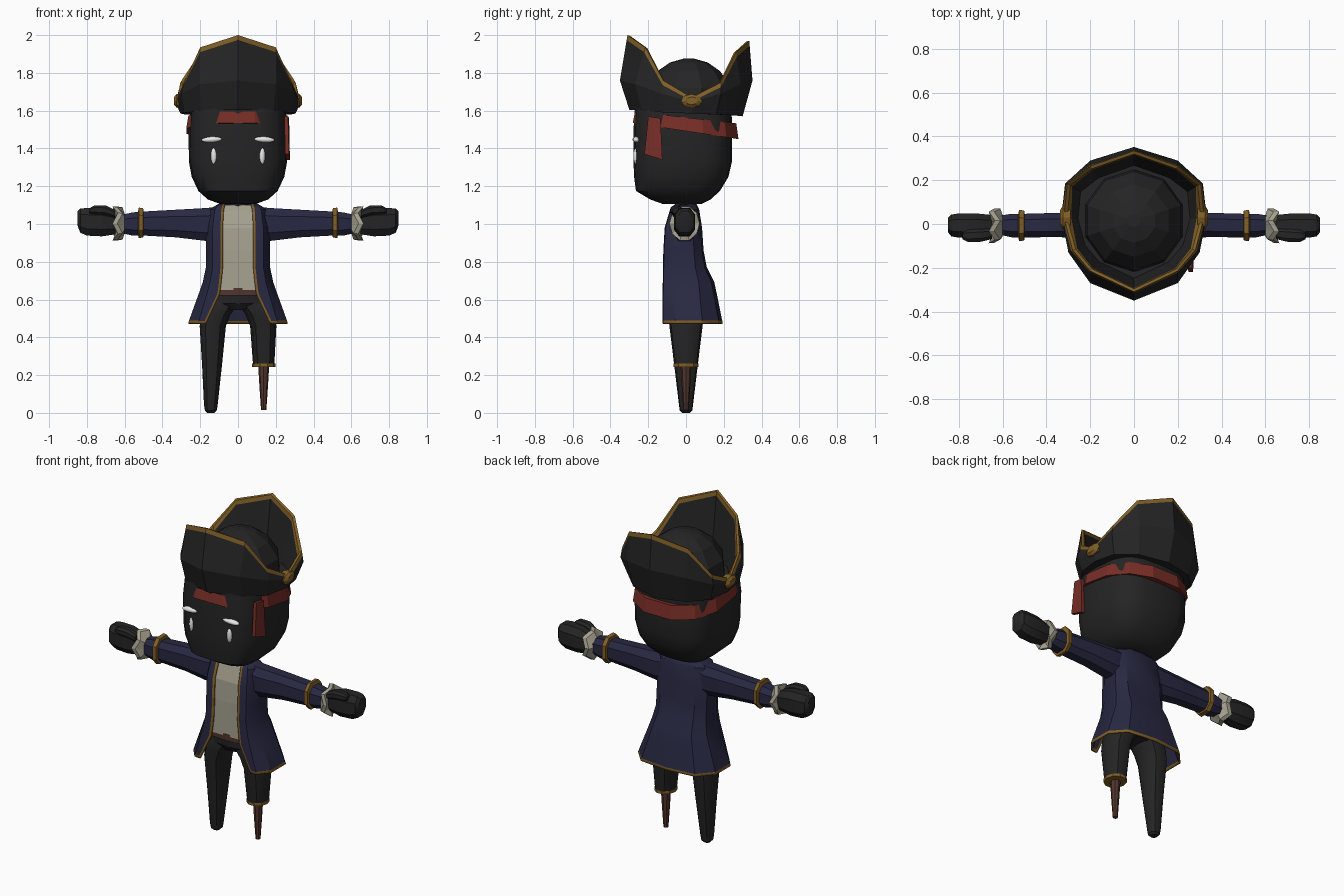
import bpy, bmesh, math
from mathutils import Vector

if "Cube" in bpy.data.objects:
    bpy.data.objects.remove(bpy.data.objects["Cube"])


def make_mat(name, rgb):
    m = bpy.data.materials.new(name)
    m.diffuse_color = (*rgb, 1)
    m.use_nodes = True
    m.node_tree.nodes["Principled BSDF"].inputs["Base Color"].default_value = m.diffuse_color
    return m


BLACK = make_mat("black", (0.018, 0.018, 0.018))
NAVY = make_mat("navy", (0.021, 0.021, 0.055))
RED = make_mat("red", (0.19, 0.027, 0.02))
GOLD = make_mat("gold", (0.22, 0.115, 0.02))
CREAM = make_mat("cream", (0.38, 0.36, 0.28))
WHITE = make_mat("white", (0.85, 0.85, 0.85))
BROWN = make_mat("brown", (0.085, 0.035, 0.026))


def loft(name, rings, mats, closed=True, caps=True, rule=None, smooth=False):
    """Skin equal-length rings of points; rule(ring, column) gives a material slot."""
    bm = bmesh.new()
    vs = [[bm.verts.new(p) for p in r] for r in rings]
    n = len(rings[0])
    for i in range(len(rings) - 1):
        for j in range(n if closed else n - 1):
            k = (j + 1) % n
            f = bm.faces.new((vs[i][j], vs[i][k], vs[i + 1][k], vs[i + 1][j]))
            f.material_index = rule(i, j) if rule else 0
    if caps:
        bm.faces.new(vs[0])
        bm.faces.new(vs[-1])
    bmesh.ops.recalc_face_normals(bm, faces=bm.faces)
    me = bpy.data.meshes.new(name)
    bm.to_mesh(me)
    bm.free()
    for m in mats:
        me.materials.append(m)
    ob = bpy.data.objects.new(name, me)
    bpy.context.collection.objects.link(ob)
    if smooth:
        smooth_it(ob)
    return ob


def smooth_it(ob):
    bpy.ops.object.select_all(action='DESELECT')
    ob.select_set(True)
    bpy.context.view_layer.objects.active = ob
    bpy.ops.object.shade_smooth_by_angle(angle=math.radians(32))


def oval(rx, ry, n=12, p=2.0, turn=0.0):
    """Rounded section in two axes; a higher p is boxier."""
    out = []
    for i in range(n):
        a = 2 * math.pi * i / n + turn
        c, s = math.cos(a), math.sin(a)
        out.append((math.copysign(abs(c) ** (2 / p), c) * rx,
                    math.copysign(abs(s) ** (2 / p), s) * ry))
    return out


def level(z, cx, cy, rx, ry, n=12, p=2.0, turn=0.0):
    return [(cx + a, cy + b, z) for a, b in oval(rx, ry, n, p, turn)]


def across(x, y0, y1, z0, z1, n=8, p=2.6):
    """Section facing x, for arms and hands."""
    return [(x, (y0 + y1) / 2 + a, (z0 + z1) / 2 + b)
            for a, b in oval((y1 - y0) / 2, (z1 - z0) / 2, n, p, math.pi / n)]


def blob(name, loc, size, mat, rot=0.0):
    bpy.ops.mesh.primitive_uv_sphere_add(segments=12, ring_count=8, radius=1,
                                         location=loc, rotation=(0, rot, 0))
    ob = bpy.context.object
    ob.name = name
    ob.scale = size
    ob.data.materials.append(mat)
    smooth_it(ob)


# Head: z, half width, front, back
HEAD = [(1.105, .09, -.12, .08), (1.13, .16, -.19, .13), (1.175, .21, -.265, .18),
        (1.25, .245, -.275, .225), (1.33, .26, -.278, .243), (1.5, .262, -.278, .245),
        (1.62, .25, -.27, .24)]
loft("head", [level(z, 0, (f + b) / 2, w, (b - f) / 2, 20, 3.2) for z, w, f, b in HEAD],
     [BLACK], smooth=True)
loft("neck", [level(1.05, 0, 0, .06, .05, 8), level(1.14, 0, 0, .05, .05, 8)], [BLACK])

# Eyes and brows
for s in (-1, 1):
    blob("eye", (s * .128, -.263, 1.36), (.016, .016, .045), WHITE)
    blob("brow", (s * .137, -.263, 1.447), (.057, .02, .016), WHITE, s * .06)

# Hat brim: half outlines from front to back, mirrored into full loops
EDGE = [(0, -.31, 2.0), (.2, -.215, 1.935), (.28, -.12, 1.76), (.32, .03, 1.67),
        (.305, .185, 1.75), (.2, .265, 1.91), (0, .335, 1.97)]
WIDE = [(0, -.35, 1.76), (.2, -.27, 1.74), (.3, -.13, 1.69), (.332, .035, 1.645),
        (.315, .185, 1.69), (.2, .29, 1.74), (0, .352, 1.76)]
LOW = [(0, -.30, 1.605), (.19, -.235, 1.6), (.285, -.11, 1.59), (.305, .03, 1.585),
       (.28, .16, 1.58), (.18, .255, 1.575), (0, .30, 1.57)]


def whole(half):
    return half + [(-x, y, z) for x, y, z in half[-2:0:-1]]


def toward(a, b, d):
    a, b = Vector(a), Vector(b)
    return tuple(a + (b - a).normalized() * min(d, (b - a).length * .8))


FLOOR = [(x * .8, y * .8, 1.62) for x, y, z in EDGE]
LIP = [(x * .955, y * .955, z - .004) for x, y, z in EDGE]
OUT = [toward(a, b, .026) for a, b in zip(EDGE, WIDE)]
INN = [toward(a, b, .026) for a, b in zip(LIP, FLOOR)]
loft("hat_brim", [whole(r) for r in (LOW, WIDE, OUT, EDGE, LIP, INN, FLOOR)],
     [BLACK, GOLD], rule=lambda i, j: 1 if i in (2, 3, 4) else 0)
loft("hat_crown", [level(z, 0, .015, r, r, 10, turn=math.pi / 2) for z, r in
                   ((1.6, .235), (1.72, .225), (1.81, .165), (1.855, .1), (1.875, .03))],
     [BLACK])
for s in (-1, 1):
    loft("hat_clasp", [[(s * x, .03 + a, 1.652 + b) for a, b in oval(r, r * .65, 8)]
                       for x, r in ((.29, .058), (.325, .056), (.338, .032))], [GOLD])


# Headband, tilted down toward the back, with a hanging tail
def band(r, dz):
    return [(x, y - .002, 1.528 - y * .134 + dz * (1 + y * .5))
            for x, y in oval(r, r + .006, 12, 2.4, math.pi / 12)]


loft("headband", [band(.23, .03), band(.27, .036), band(.282, -.036), band(.23, -.036)], [RED])
loft("headband_tail", [[(x + d, y, z) for x, y, z in
                        ((.245, -.2, 1.57), (.25, -.22, 1.37), (.255, -.125, 1.34), (.25, -.135, 1.56))]
                       for d in (0, .02)], [RED])

# Coat: z, opening half width, half width, front, back
COAT = [(1.105, .068, .095, -.05, .05), (1.075, .075, .15, -.08, .065), (.98, .08, .165, -.108, .08),
        (.86, .08, .165, -.115, .088), (.77, .08, .165, -.117, .105), (.69, .088, .182, -.118, .145),
        (.63, .096, .203, -.12, .158), (.487, .163, .255, -.12, .187), (.472, .17, .26, -.12, .19)]


def coat_ring(z, e, w, f, b):
    h = [(e, f), (e + .013, f), (max(w * .8, e + .03), f * .97), (w, f * .45), (w, b * .45),
         (w * .7, b * .9), (0, b)]
    return [(x, y, z) for x, y in h] + [(-x, y, z) for x, y in h[-2::-1]]


coat = loft("coat", [coat_ring(*r) for r in COAT], [NAVY, GOLD], closed=False, caps=False,
            rule=lambda i, j: 1 if j in (0, 11) or i == 7 else 0, smooth=True)
thick = coat.modifiers.new("cloth", 'SOLIDIFY')
thick.thickness = .01
thick.offset = 0

# Shirt and belt inside the coat
SHIRT = [(1.1, .08, -.044), (1.07, .1, -.074), (.98, .11, -.102), (.86, .11, -.109), (.65, .12, -.112)]
loft("shirt", [[(-w, f, z), (w, f, z), (w, .035, z), (-w, .035, z)] for z, w, f in SHIRT], [CREAM])
loft("belt", [level(z, 0, -.005, w, .109, 12, 3.5) for z, w in ((.662, .145), (.622, .15))], [BROWN])

# Hips and legs: z, inner x, outer x, half depth
loft("hips", [level(.64, 0, -.005, .14, .1, 12, 3), level(.58, 0, 0, .155, .1, 12, 3),
              level(.545, 0, 0, .1, .075, 12, 2.5)], [BLACK], smooth=True)
LEG = [(.61, .0, .15, .085), (.56, .012, .18, .097), (.52, .04, .194, .094), (.46, .064, .203, .088)]
LONG = LEG + [(.25, .085, .19, .062), (.04, .108, .18, .037), (.012, .113, .175, .033), (0, .125, .163, .02)]
SHORT = LEG + [(.25, .08, .192, .062)]
for name, s, rows in (("long_leg", -1, LONG), ("short_leg", 1, SHORT)):
    loft(name, [level(z, s * (a + b) / 2, 0, (b - a) / 2, d, 12, 2.4) for z, a, b, d in rows],
         [BLACK], smooth=True)
loft("leg_cuff", [level(z, .136, 0, .063, .069, 10) for z in (.262, .244)], [GOLD])
loft("peg", [level(z, .136, 0, r, r, 8) for z, r in ((.25, .029), (.13, .022), (.015, .014))], [BROWN])

# Arms, built outward along x and repeated on both sides
SLEEVE = [(.06, -.06, .05, .93, 1.1), (.17, -.075, .06, .905, 1.09), (.33, -.064, .055, .925, 1.08),
          (.5, -.064, .05, .935, 1.07), (.56, -.064, .05, .935, 1.065), (.62, -.05, .04, .95, 1.05)]
CUFF = [(.5, -.06, .045, .94, 1.065), (.502, -.08, .066, .925, 1.088),
        (.525, -.083, .069, .92, 1.092), (.53, -.06, .045, .94, 1.065)]
HAND = [(.6, -.045, .035, .955, 1.045), (.66, -.06, .045, .94, 1.07), (.72, -.068, .052, .93, 1.088),
        (.8, -.066, .052, .934, 1.09), (.835, -.06, .046, .95, 1.085), (.85, -.04, .03, .99, 1.07)]
THUMB = [(.65, -.07, -.02, 1.03, 1.075), (.7, -.083, -.02, 1.045, 1.1),
         (.76, -.083, -.025, 1.05, 1.1), (.785, -.07, -.035, 1.055, 1.085)]
for s in (-1, 1):
    for name, rows, mat in (("sleeve", SLEEVE, NAVY), ("sleeve_cuff", CUFF, GOLD),
                            ("hand", HAND, BLACK), ("thumb", THUMB, BLACK)):
        loft(name, [across(s * r[0], *r[1:]) for r in rows], [mat], smooth=name != "sleeve_cuff")

    # Ruffle with a zigzag rim
    def frill(x, ry, rz, zig):
        return [(s * (x + (zig if i % 2 else -zig)), -.008 + a, 1.003 + b)
                for i, (a, b) in enumerate(oval(ry, rz, 10))]
    loft("ruffle", [frill(.6, .048, .055, 0), frill(.625, .078, .09, .014),
                    frill(.65, .08, .094, .014), frill(.65, .05, .06, 0)], [CREAM])
